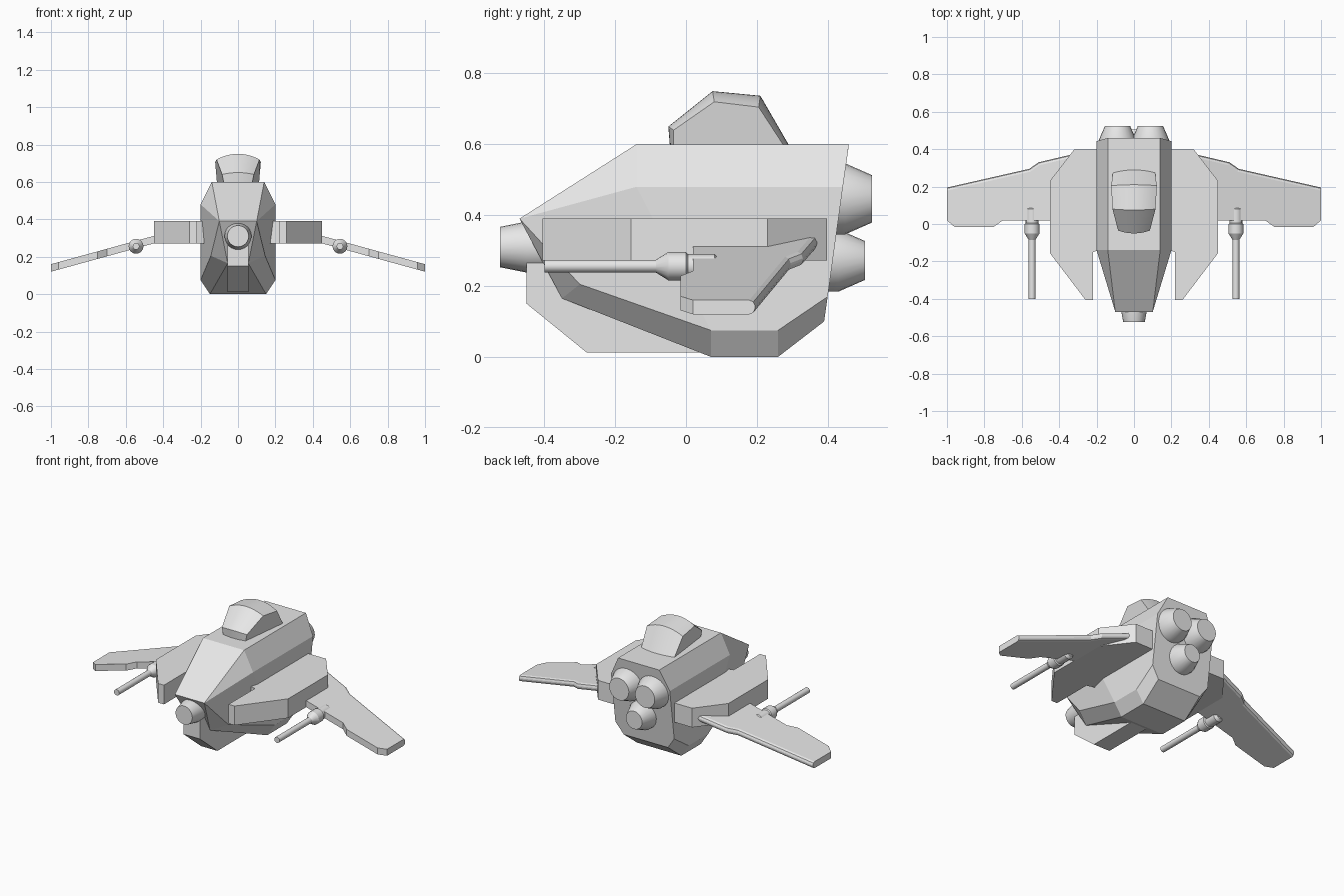
import bpy, bmesh, math

cube = bpy.data.objects.get("Cube")
if cube:
    bpy.data.objects.remove(cube, do_unlink=True)

grey = bpy.data.materials.new("hull_grey")
grey.use_nodes = True
grey.diffuse_color = (0.8, 0.8, 0.8, 1)
grey.node_tree.nodes["Principled BSDF"].inputs["Base Color"].default_value = (0.8, 0.8, 0.8, 1)


def make(name, verts, faces, mirror=False, smooth=False):
    """Build a closed mesh object, optionally mirrored across x."""
    bm = bmesh.new()
    vs = [bm.verts.new(v) for v in verts]
    for f in faces:
        bm.faces.new([vs[i] for i in f])
    bmesh.ops.remove_doubles(bm, verts=bm.verts, dist=0.0005)
    bmesh.ops.recalc_face_normals(bm, faces=bm.faces)
    mesh = bpy.data.meshes.new(name)
    bm.to_mesh(mesh)
    bm.free()
    mesh.materials.append(grey)
    obj = bpy.data.objects.new(name, mesh)
    bpy.context.collection.objects.link(obj)
    if mirror:
        obj.modifiers.new("Mirror", 'MIRROR').use_mirror_merge = False
    if smooth:
        bpy.ops.object.select_all(action='DESELECT')
        obj.select_set(True)
        bpy.context.view_layer.objects.active = obj
        bpy.ops.object.shade_smooth_by_angle(angle=math.radians(30))
    return obj


def strips(rings, size, closed=True):
    """Quads joining consecutive rings of equal size."""
    return [(r * size + i, r * size + (i + 1) % size,
             (r + 1) * size + (i + 1) % size, (r + 1) * size + i)
            for r in range(rings - 1) for i in range(size if closed else size - 1)]


def lathe(name, x, z, profile, mirror=False, n=24):
    """Turn (y, radius) pairs around an axis running front to back."""
    verts = [(x + r * math.cos(math.tau * i / n), y, z + r * math.sin(math.tau * i / n))
             for y, r in profile for i in range(n)]
    last = (len(profile) - 1) * n
    faces = strips(len(profile), n) + [tuple(range(n)), tuple(range(last, last + n))]
    return make(name, verts, faces, mirror, True)


def slab(name, outline, low, high, mirror=False):
    """Close an outline between a lower and an upper surface."""
    n = len(outline)
    verts = [low(*p) for p in outline] + [high(*p) for p in outline]
    faces = strips(2, n) + [tuple(range(n)), tuple(range(n, 2 * n))]
    return make(name, verts, faces, mirror)


# Fuselage: rings of top, upper side, lower side and bottom corners
half_rings = [
    [(.10, -.47, .39), (.10, -.47, .39), (.145, -.30, .205), (.055, -.35, .165)],
    [(.14, -.14, .60), (.20, -.14, .48), (.20, .07, .075), (.15, .07, 0)],
    [(.14, .26, .60), (.20, .26, .48), (.20, .26, .075), (.15, .26, 0)],
    [(.14, .46, .60), (.20, .443, .48), (.20, .40, .17), (.15, .39, .10)],
]
verts = [v for h in half_rings for v in h + [(-x, y, z) for x, y, z in reversed(h)]]
hull_faces = [f for f in strips(4, 8) if f != (0, 1, 9, 8) and f != (6, 7, 15, 14)]
hull_faces += [(0, 9, 8), (7, 15, 14), (24, 25, 26, 27, 28, 29, 30, 31)]
bm_front = [(0, 3, 4, 7), (0, 2, 3), (4, 5, 7)]
# The top and upper side corners meet at the nose, so share one index there
share = {1: 0, 6: 7}
hull_faces = [tuple(share.get(i, i) for i in f) for f in hull_faces + bm_front]
used = sorted({i for f in hull_faces for i in f})
make("fuselage", [verts[i] for i in used],
     [tuple(used.index(i) for i in f) for f in hull_faces])

# Keel under the nose
keel = [(-.45, .265), (-.45, .15), (-.28, .012), (.10, .012), (.10, .265)]
slab("keel", keel, lambda y, z: (-.056, y, z), lambda y, z: (.056, y, z))

# Nose barrel and engine nozzles
lathe("nose_cannon", 0, .31, [(-.525, .057), (-.45, .072), (-.36, .072)])
lathe("upper_engine", .088, .446, [(.36, .10), (.45, .10), (.525, .067)], True)
lathe("lower_engine", 0, .272, [(.34, .088), (.43, .088), (.505, .055)])

# Canopy: arched sections along the side outline
# centre y, centre z, edge y, edge z, half width
sections = [(-.045, .59, -.035, .59, .075), (-.05, .65, -.035, .64, .085),
            (.075, .75, .08, .72, .115), (.21, .737, .205, .705, .122),
            (.295, .59, .28, .59, .112)]
n = 13
verts = []
for cy, cz, ey, ez, w in sections:
    for i in range(n):
        t = 2 * i / (n - 1) - 1
        verts.append((w * t, cy + (ey - cy) * t * t, cz + (ez - cz) * t * t))
sides = [tuple(r * n for r in range(5)), tuple(r * n + n - 1 for r in range(5))]
base = tuple(range(n)) + tuple(reversed(range(4 * n, 5 * n)))
make("canopy", verts, strips(5, n, False) + sides + [base], smooth=True)

# Side pods
pod = [(.15, -.13), (.22, -.15), (.22, -.405), (.26, -.405), (.45, -.155),
       (.45, .23), (.32, .398), (.15, .398)]
slab("side_pod", pod, lambda x, y: (x, y, .272), lambda x, y: (x, y, .39), True)

# Drooping wings with a softened trailing edge
wing = [(.34, .02), (.70, .02), (.75, -.015), (.96, -.015), (1, .02), (1, .195),
        (.56, .295), (.51, .33), (.34, .37)]


def wing_z(x):
    return .14 + (1 - x) * .275


wings = slab("wing", wing, lambda x, y: (x, y, wing_z(x) - .02),
             lambda x, y: (x, y, wing_z(x) + .02), True)
bm = bmesh.new()
bm.from_mesh(wings.data)
rear = [e for e in bm.edges if all(v.co.y > .19 for v in e.verts)
        and abs(e.verts[0].co.x - e.verts[1].co.x) > .01
        and all(len(f.verts) == 4 or len(f.verts) > 4 for f in e.link_faces)
        and min(e.verts[0].co.x, e.verts[1].co.x) < .9]
bmesh.ops.bevel(bm, geom=rear, offset=.016, segments=2, affect='EDGES', profile=.5)
bm.to_mesh(wings.data)
bm.free()

# Wing guns
lathe("wing_gun", .545, .256, [(-.40, .018), (-.085, .018), (-.05, .04), (0, .04),
                               (.005, .034), (.08, .034), (.095, .02)], True, 16)
